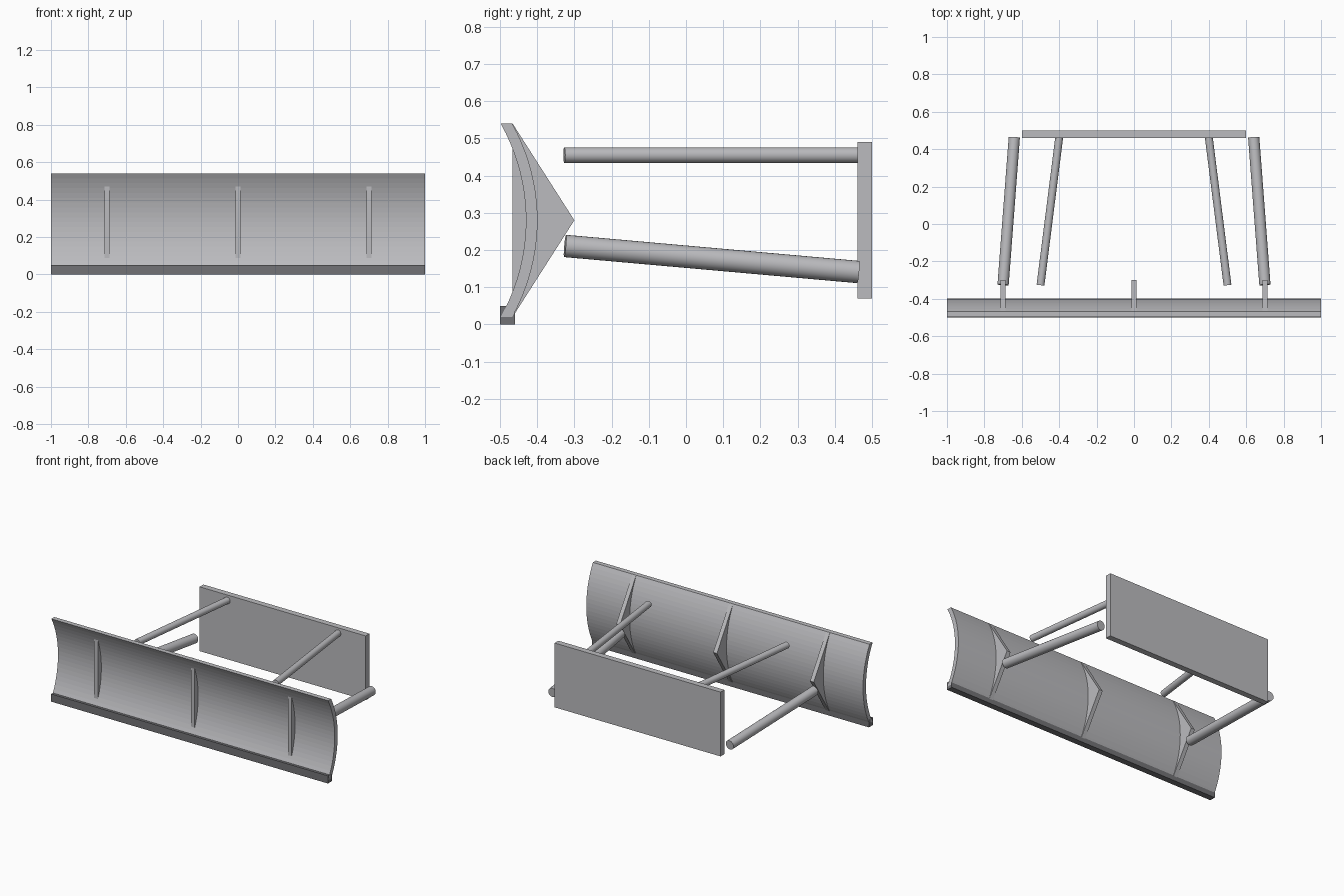
import bpy
import math
from mathutils import Vector

if "Cube" in bpy.data.objects:
    bpy.data.objects.remove(bpy.data.objects["Cube"], do_unlink=True)


def make_material(name, rgb):
    mat = bpy.data.materials.new(name)
    mat.use_nodes = True
    mat.diffuse_color = (*rgb, 1)
    mat.node_tree.nodes["Principled BSDF"].inputs["Base Color"].default_value = (*rgb, 1)
    return mat


steel = make_material("steel grey", (0.50, 0.50, 0.52))
dark = make_material("dark steel", (0.17, 0.17, 0.18))


def extrude_x(name, profile, x_center, width, mat):
    """Solid made from a closed (y, z) profile, swept along x."""
    n = len(profile)
    verts = [(x_center + s * width / 2, y, z) for s in (-1, 1) for y, z in profile]
    faces = [tuple(range(n)), tuple(range(2 * n - 1, n - 1, -1))]
    faces += [(i, i + n, (i + 1) % n + n, (i + 1) % n) for i in range(n)]
    mesh = bpy.data.meshes.new(name)
    mesh.from_pydata(verts, [], faces)
    mesh.materials.append(mat)
    obj = bpy.data.objects.new(name, mesh)
    bpy.context.collection.objects.link(obj)
    # Make all normals point outwards
    bpy.context.view_layer.objects.active = obj
    obj.select_set(True)
    bpy.ops.object.mode_set(mode='EDIT')
    bpy.ops.mesh.select_all(action='SELECT')
    bpy.ops.mesh.normals_make_consistent(inside=False)
    bpy.ops.object.mode_set(mode='OBJECT')
    obj.select_set(False)
    return obj


def box(name, y0, y1, z0, z1, width, mat):
    return extrude_x(name, [(y0, z0), (y1, z0), (y1, z1), (y0, z1)], 0, width, mat)


def rod(name, start, end, radius):
    a, b = Vector(start), Vector(end)
    bpy.ops.mesh.primitive_cylinder_add(vertices=24, radius=radius,
                                        depth=(b - a).length, location=(a + b) / 2)
    obj = bpy.context.object
    obj.name = name
    obj.rotation_euler = (b - a).to_track_quat('Z', 'Y').to_euler()
    obj.data.materials.append(steel)
    bpy.ops.object.shade_smooth_by_angle(angle=math.radians(30))
    obj.select_set(False)


# Curved blade, hollow towards the front
SEGMENTS, MID_Z, HALF, SAG = 20, 0.28, 0.26, 0.068
radius = (HALF ** 2 + SAG ** 2) / (2 * SAG)
front = []
for i in range(SEGMENTS + 1):
    d = HALF * (2 * i / SEGMENTS - 1)
    front.append((-0.43 - radius + math.sqrt(radius ** 2 - d ** 2), MID_Z + d))
back = [(y + 0.031, z) for y, z in reversed(front)]
extrude_x("blade", front + back, 0, 2, steel)

# Cutting edge along the bottom
box("cutting_edge", -0.5, -0.46, 0, 0.05, 2, dark)

# Triangular ribs through the blade
for side, x in (("right", -0.7), ("middle", 0), ("left", 0.7)):
    extrude_x("rib_" + side, [(-0.466, 0.02), (-0.3, MID_Z), (-0.466, 0.54)],
              x, 0.027, steel)

# Mounting plate at the rear
box("mounting_plate", 0.461, 0.5, 0.07, 0.49, 1.2, steel)

# Push arms and upper cylinders on both sides
for side, s in (("left", 1), ("right", -1)):
    rod("push_arm_" + side, (s * 0.7, -0.325, 0.211), (s * 0.64, 0.463, 0.141), 0.03)
    rod("tilt_cylinder_" + side, (s * 0.5, -0.327, 0.455), (s * 0.4, 0.463, 0.455), 0.021)
